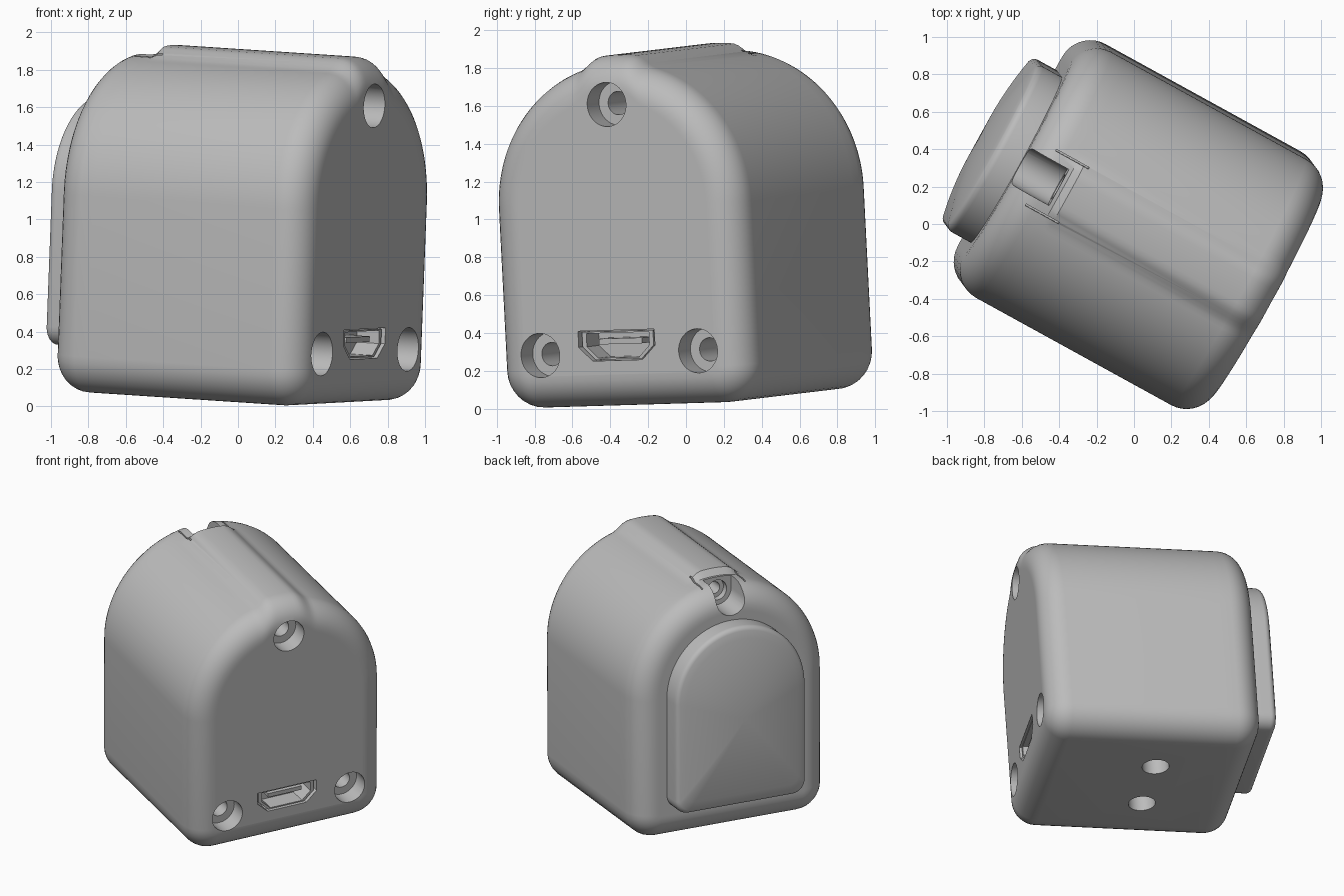
import bpy, bmesh
from math import sin, cos, pi, radians
from mathutils import Matrix, Euler

if "Cube" in bpy.data.objects:
    bpy.data.objects.remove(bpy.data.objects["Cube"])

# The housing is modelled along local x (port side +x, plate side -x), then tilted into place
PLACE = (Euler((radians(1.5), radians(3.3), radians(-28.8))).to_matrix().to_4x4()
         @ Matrix.Translation((0, 0.025, 0)))
PLACE = Matrix.Translation((0, 0, 0.053)) @ PLACE

FRONT, BACK, HALF, SPRING, FILLET = 0.75, -0.78, 0.75, 1.06, 0.17

grey = bpy.data.materials.new("light grey plastic")
grey.use_nodes = True
colour = (0.5, 0.5, 0.5, 1)
grey.diffuse_color = colour
grey.node_tree.nodes["Principled BSDF"].inputs["Base Color"].default_value = colour


def loft(name, rings, vertical=False):
    """Skin a list of (position, outline) rings and cap both ends."""
    bm = bmesh.new()
    loops = []
    for pos, pts in rings:
        loops.append([bm.verts.new((p, q, pos) if vertical else (pos, p, q)) for p, q in pts])
    for low, high in zip(loops, loops[1:]):
        n = len(low)
        for i in range(n):
            j = (i + 1) % n
            bm.faces.new((low[i], low[j], high[j], high[i]))
    bm.faces.new(loops[0])
    bm.faces.new(loops[-1])
    bmesh.ops.recalc_face_normals(bm, faces=bm.faces)
    mesh = bpy.data.meshes.new(name)
    bm.to_mesh(mesh)
    bm.free()
    mesh.transform(PLACE)
    mesh.materials.append(grey)
    obj = bpy.data.objects.new(name, mesh)
    bpy.context.scene.collection.objects.link(obj)
    return obj


def arc(cy, cz, r, start, end, steps):
    angles = [radians(start + (end - start) * i / steps) for i in range(steps + 1)]
    return [(cy + r * cos(t), cz + r * sin(t)) for t in angles]


def circle(y, z, r):
    return arc(y, z, r, 0, 360, 40)[:-1]


def box(y0, y1, z0, z1):
    return [(y0, z0), (y1, z0), (y1, z1), (y0, z1)]


def arch(half, base, corner, ridge=0):
    """Round-topped outline with an optional raised strip along the crown."""
    pts = arc(half - corner, base + corner, corner, -90, 0, 8)
    for y, z in arc(0, SPRING, half, 0, 180, 96):
        f = min(1, max(0, (0.22 - abs(y)) / 0.13)) if z > SPRING else 0
        grow = 1 + ridge * f * f * (3 - 2 * f) / half
        pts.append((y * grow, SPRING + (z - SPRING) * grow))
    return pts + arc(corner - half, base + corner, corner, 180, 270, 8)


def smooth(obj):
    bpy.ops.object.select_all(action="DESELECT")
    obj.select_set(True)
    bpy.context.view_layer.objects.active = obj
    bpy.ops.object.shade_smooth_by_angle(angle=radians(32))


# Housing: filleted arch, raised strip stops short of the back
def shell(inset, ridge):
    return arch(HALF - inset, inset, 0.2 - inset, ridge)


RIDGE = 0.045
steps = [i / 9 * pi / 2 for i in range(10)]
fillet = [(FILLET * (1 - cos(t)), FILLET * (1 - sin(t))) for t in steps]
rings = [(BACK, shell(FILLET + 0.015, 0))]
rings += [(BACK + depth, shell(inset, 0)) for depth, inset in fillet]
rings += [(-0.53, shell(0, 0)), (-0.49, shell(0, RIDGE))]
rings += [(FRONT - depth, shell(inset, RIDGE)) for depth, inset in reversed(fillet)]
rings += [(FRONT, shell(FILLET + 0.015, RIDGE))]
housing = loft("housing", rings)

# Cutters: stepped screw holes on the port side
cutters = []


def cut(start, end, outline, vertical=False):
    cutters.append(loft("cutter", [(start, outline), (end, outline)], vertical))


for y, z in ((0, 1.6), (-0.476, 0.283), (0.476, 0.283)):
    cut(0.62, 0.9, circle(y, z, 0.117))
    cut(0.4, 0.7, circle(y, z, 0.062))

# Open screw notch at the top of the back, with its stepped hole and side slits
cut(-0.95, -0.55, arc(0, 1.71, 0.11, 180, 360, 20) + [(0.11, 2.1), (-0.11, 2.1)])
cut(-0.6, -0.5, circle(0, 1.71, 0.075))
cut(-0.56, -0.3, circle(0, 1.71, 0.045))
for side in (-1, 1):
    cut(-0.66, -0.46, box(side * 0.167 - 0.005, side * 0.167 + 0.005, 1.74, 2))

# Two mounting holes underneath
for side in (-1, 1):
    cut(-0.1, 0.25, circle(-0.1, side * 0.25, 0.095), True)


# Port recess
def port(scale):
    half = [(0.15, -0.08), (0.23, -0.005), (0.23, 0.08)]
    pts = half + [(-y, z) for y, z in reversed(half)]
    return [(y * scale - 0.012, 0.325 + z * scale) for y, z in pts]


cut(0.55, 0.9, port(1))

for cutter in cutters:
    cutter.hide_render = True
    mod = housing.modifiers.new("cut", "BOOLEAN")
    mod.operation = "DIFFERENCE"
    mod.solver = "EXACT"
    mod.object = cutter
bpy.context.view_layer.update()
graph = bpy.context.evaluated_depsgraph_get()
carved = bpy.data.meshes.new_from_object(housing.evaluated_get(graph))
housing.modifiers.clear()
housing.data = carved
for cutter in cutters:
    bpy.data.objects.remove(cutter)
smooth(housing)

# Port shell and contact tongue
loft("port_shell", [(0.54, port(0.93)), (0.735, port(0.93)),
                    (0.735, port(0.82)), (0.6, port(0.82))])
loft("port_tongue", [(0.55, box(-0.14, 0.12, 0.33, 0.36)),
                     (0.71, box(-0.14, 0.12, 0.33, 0.36))])

# Domed arch plate on the back
EDGE = 0.04


def plate(inset):
    return arch(0.505 - inset, 0.235 + inset, 0.1 - inset)


rings = [(-0.7, plate(0))]
for i in range(6):
    t = i / 5 * radians(75)
    rings.append((-0.895 - EDGE * sin(t), plate(EDGE * (1 - cos(t)))))
rim_x, rim = rings[-1]
for i in range(1, 12):
    s = 1 - i / 11.5
    rings.append((rim_x - 0.065 * (1 - s * s),
                  [(y * s, 0.9 + (z - 0.9) * s) for y, z in rim]))
smooth(loft("back_plate", rings))
